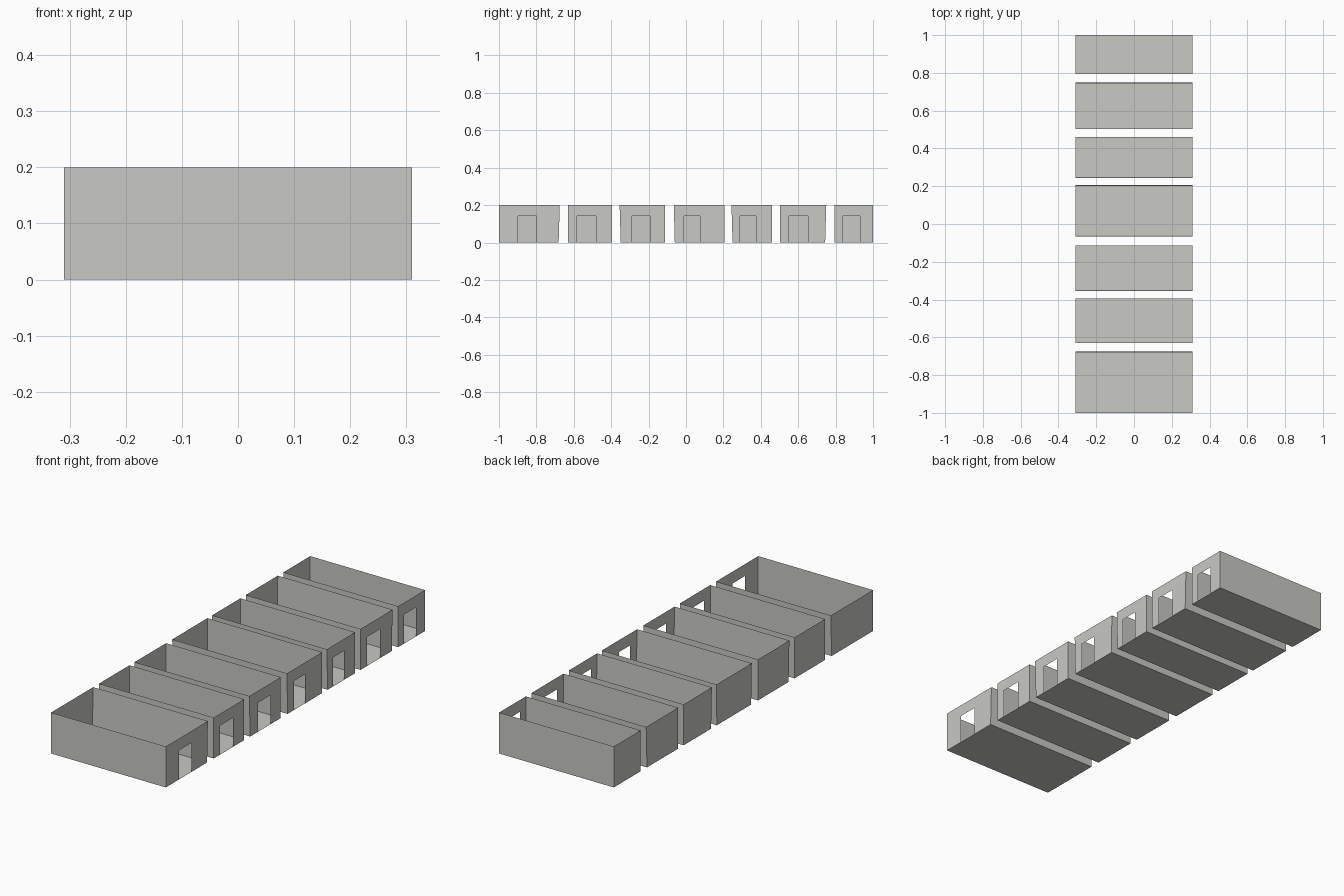
import bpy, bmesh

if "Cube" in bpy.data.objects:
    bpy.data.objects.remove(bpy.data.objects["Cube"])

X, H, DOOR_H = 0.31, 0.2, 0.142

# one pale grey for everything
grey = bpy.data.materials.new("pale warm grey")
grey.diffuse_color = (0.58, 0.58, 0.55, 1)
grey.use_nodes = True
grey.node_tree.nodes["Principled BSDF"].inputs["Base Color"].default_value = grey.diffuse_color

# front y, back y, door start, door end, lean of front / back foot (walls tuck in slightly)
ROOMS = [
    (-1.0, -0.675, -0.898, -0.80, 0, 0.006),
    (-0.63, -0.395, -0.582, -0.482, 0, 0),
    (-0.355, -0.113, -0.289, -0.193, 0.006, 0),
    (-0.065, 0.207, -0.011, 0.075, 0.005, 0.002),
    (0.243, 0.461, 0.289, 0.375, 0.006, 0),
    (0.503, 0.75, 0.551, 0.652, 0, 0.006),
    (0.793, 1.0, 0.84, 0.93, 0, 0),
]


def build_room(number, y0, y1, d0, d1, lean0, lean1):
    """Open-topped thin-walled room with a doorway in its right wall."""
    f, b = y0 + lean0, y1 - lean1
    bm = bmesh.new()

    def face(*points):
        bm.faces.new([bm.verts.new(p) for p in points])

    # floor
    face((-X, f, 0), (-X, b, 0), (X, b, 0), (X, f, 0))
    # front and back walls
    face((-X, f, 0), (X, f, 0), (X, y0, H), (-X, y0, H))
    face((X, b, 0), (-X, b, 0), (-X, y1, H), (X, y1, H))
    # solid left wall
    face((-X, b, 0), (-X, f, 0), (-X, y0, H), (-X, y1, H))
    # right wall: two jambs and a lintel around the doorway
    face((X, f, 0), (X, d0, 0), (X, d0, DOOR_H), (X, d1, DOOR_H),
         (X, d1, 0), (X, b, 0), (X, y1, H), (X, y0, H))

    bmesh.ops.remove_doubles(bm, verts=bm.verts, dist=1e-5)
    mesh = bpy.data.meshes.new(f"room_{number}")
    bm.to_mesh(mesh)
    bm.free()
    mesh.materials.append(grey)
    bpy.context.collection.objects.link(bpy.data.objects.new(f"room_{number}", mesh))


for i, room in enumerate(ROOMS, 1):
    build_room(i, *room)
